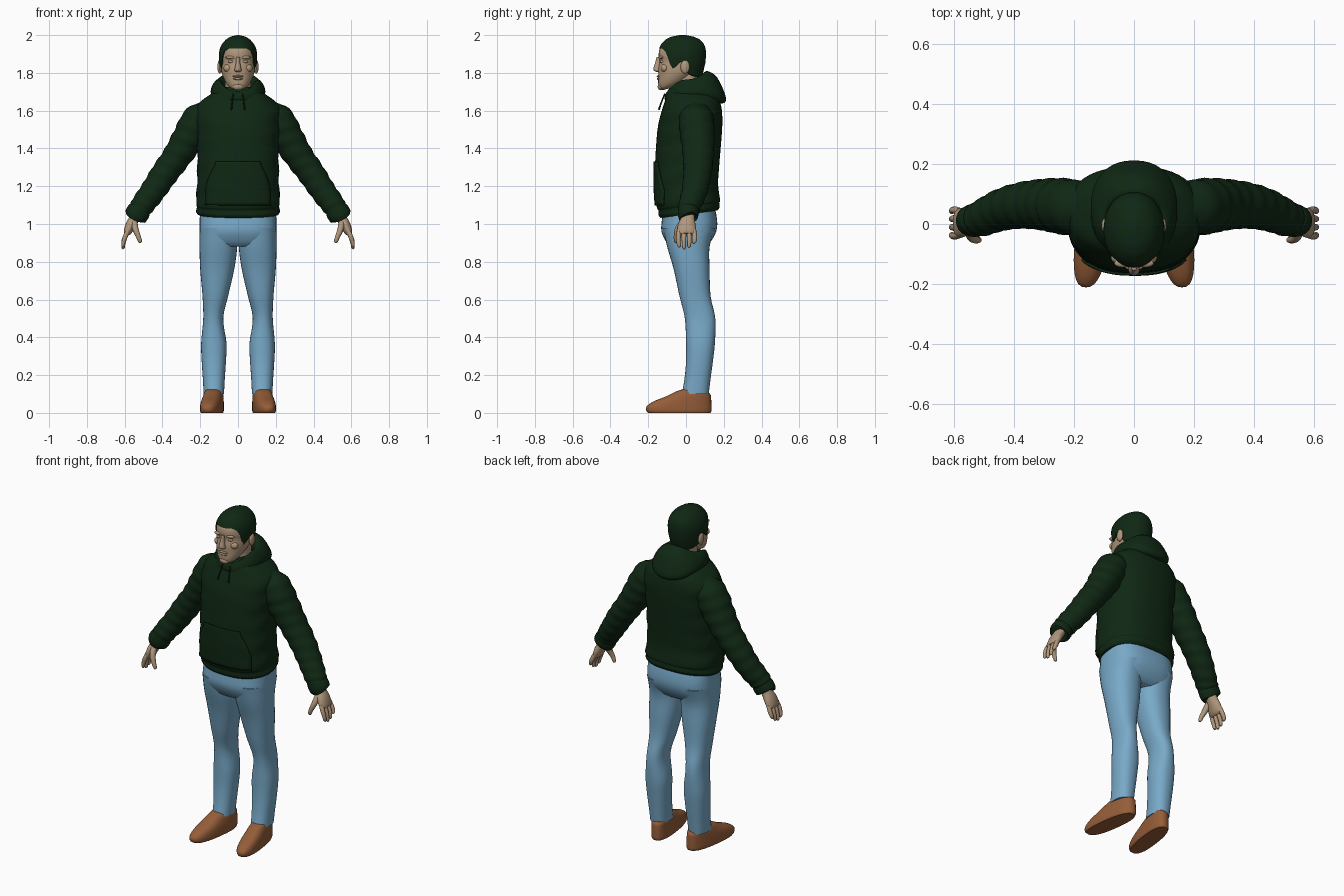
import bpy, bmesh, math
from mathutils import Vector

if bpy.data.objects.get("Cube"):
    bpy.data.objects.remove(bpy.data.objects["Cube"])


def material(name, rgb):
    m = bpy.data.materials.new(name)
    m.use_nodes = True
    m.diffuse_color = (*rgb, 1)
    m.node_tree.nodes["Principled BSDF"].inputs["Base Color"].default_value = (*rgb, 1)
    return m


GREEN = material("dark green", (0.005, 0.021, 0.007))
SKIN = material("skin", (0.44, 0.31, 0.2))
DENIM = material("light denim", (0.19, 0.4, 0.58))
LEATHER = material("brown leather", (0.3, 0.11, 0.04))
parts = []


def finish(name, bm, mat, mirror=False):
    bmesh.ops.recalc_face_normals(bm, faces=bm.faces)
    me = bpy.data.meshes.new(name)
    bm.to_mesh(me)
    bm.free()
    me.materials.append(mat)
    ob = bpy.data.objects.new(name, me)
    bpy.context.collection.objects.link(ob)
    if mirror:
        ob.modifiers.new("Mirror", "MIRROR").use_mirror_merge = False
    parts.append(ob)
    return ob


def skin(name, rings, mat, mirror=False):
    """Join closed rings of points into a capped surface."""
    bm = bmesh.new()
    vs = [[bm.verts.new(p) for p in ring] for ring in rings]
    n = len(vs[0])
    for a, b in zip(vs, vs[1:]):
        for i in range(n):
            j = (i + 1) % n
            bm.faces.new((a[i], a[j], b[j], b[i]))
    bm.faces.new(vs[0])
    bm.faces.new(vs[-1])
    return finish(name, bm, mat, mirror)


def spline(rows, steps):
    """Catmull-Rom resampling of tuples."""
    out = []
    for i in range(len(rows) - 1):
        p0, p1, p2 = rows[max(i - 1, 0)], rows[i], rows[i + 1]
        p3 = rows[min(i + 2, len(rows) - 1)]
        for k in range(steps):
            t = k / steps
            out.append(tuple(b + 0.5 * t * (c - a + t * (2 * a - 5 * b + 4 * c - d + t * (3 * (b - c) + d - a)))
                             for a, b, c, d in zip(p0, p1, p2, p3)))
    return out + [rows[-1]]


def lerp(table, x):
    """Linear lookup of the values after the first column."""
    for a, b in zip(table, table[1:]):
        if x <= b[0]:
            t = max(0, (x - a[0]) / (b[0] - a[0]))
            return [p + (q - p) * t for p, q in zip(a[1:], b[1:])]
    return list(table[-1][1:])


def circle(n, power=2.0):
    """Unit superellipse points (side, back), starting at the front."""
    for i in range(n):
        a = math.tau * i / n
        s, c = math.sin(a), -math.cos(a)
        yield (math.copysign(abs(s) ** (2 / power), s),
               math.copysign(abs(c) ** (2 / power), c), a)


def stack(name, rows, mat, n=32, power=2.0, steps=3, mirror=False, fold=0, shear=0):
    """Level rings: x, front y, back y, z, half width, tilt."""
    rings = []
    for x, yf, yb, z, rx, tilt in spline(rows, steps):
        ring = []
        for s, c, a in circle(n, power):
            f = 1 + fold * math.sin(z * 55 + 2.5 * math.sin(a * 2)) * abs(math.sin(a))
            y = (yf + yb) / 2 + c * (yb - yf) / 2 * f
            ring.append((x + s * rx * f - shear * y, y, z + tilt * y))
        rings.append(ring)
    return skin(name, rings, mat, mirror)


def limb(name, rows, mat, n=20, steps=4, fold=0):
    """Rings square to a path: x, y, z, thickness, breadth along y."""
    rows = spline(rows, steps)
    rings = []
    for i, (x, y, z, ru, rv) in enumerate(rows):
        t = Vector(rows[min(i + 1, len(rows) - 1)][:3]) - Vector(rows[max(i - 1, 0)][:3])
        t.normalize()
        v = (Vector((0, 1, 0)) - t * t.y).normalized()
        u = v.cross(t)
        ring = []
        for s, c, a in circle(n):
            f = 1 + fold * math.sin(i * 1.35 + 1.8 * math.sin(a + 0.5))
            ring.append(Vector((x, y, z)) + u * s * ru * f + v * c * rv * f)
        rings.append(ring)
    return skin(name, rings, mat, True)


def ball(name, loc, size, mat, mirror=False):
    bm = bmesh.new()
    bmesh.ops.create_uvsphere(bm, u_segments=16, v_segments=10, radius=1)
    bmesh.ops.scale(bm, vec=size, verts=bm.verts)
    bmesh.ops.translate(bm, vec=loc, verts=bm.verts)
    return finish(name, bm, mat, mirror)


# Shoes and jeans
stack("shoes", [(.133, -.2, .13, 0, .052, 0), (.133, -.21, .135, .012, .056, 0),
                (.133, -.208, .135, .035, .056, 0), (.133, -.17, .134, .062, .054, 0),
                (.133, -.1, .132, .09, .05, 0), (.133, -.045, .128, .112, .046, -.1),
                (.133, -.02, .12, .122, .044, -.1)],
      LEATHER, power=2.5, mirror=True, shear=.13)
stack("jeans_legs", [(.128, -.022, .12, .1, .054, 0), (.128, -.008, .13, .18, .058, 0),
                     (.128, 0, .142, .27, .064, 0), (.128, 0, .153, .37, .067, 0),
                     (.131, -.006, .155, .5, .053, 0), (.12, -.035, .13, .62, .068, 0),
                     (.11, -.065, .125, .76, .09, 0), (.104, -.1, .125, .88, .1, 0),
                     (.104, -.122, .155, .98, .1, 0)], DENIM, power=2.3, mirror=True, steps=4)
stack("jeans_hips", [(0, -.08, .1, .88, .17, 0), (0, -.105, .13, .905, .195, 0),
                     (0, -.13, .16, .96, .204, 0), (0, -.128, .165, 1.02, .203, 0),
                     (0, -.12, .15, 1.1, .2, 0)], DENIM, power=2.8)

# Hoodie body with ribbed hem, then sleeves and cuffs
body = stack("hoodie_body", [
    (0, -.135, .165, 1.05, .212, .13), (0, -.145, .178, 1.065, .22, .13),
    (0, -.146, .176, 1.09, .217, .13), (0, -.156, .18, 1.11, .223, .1),
    (0, -.163, .17, 1.2, .217, .05), (0, -.164, .175, 1.3, .216, 0),
    (0, -.158, .185, 1.42, .215, 0), (0, -.148, .192, 1.52, .222, 0),
    (0, -.128, .19, 1.6, .222, 0), (0, -.112, .178, 1.65, .195, 0),
    (0, -.1, .15, 1.695, .135, 0), (0, -.085, .1, 1.725, .085, 0)],
    GREEN, n=48, power=2.4, steps=5, fold=.012)
limb("sleeves", [(.13, .045, 1.6, .06, .075), (.205, .055, 1.548, .09, .092),
                 (.262, .062, 1.455, .086, .09), (.325, .065, 1.355, .076, .082),
                 (.39, .06, 1.265, .072, .075), (.45, .045, 1.175, .067, .068),
                 (.505, .02, 1.1, .062, .06), (.528, .012, 1.065, .056, .052)],
     GREEN, n=24, steps=7, fold=.035)
limb("cuffs", [(.518, .015, 1.08, .054, .05), (.524, .014, 1.07, .062, .056),
               (.543, .01, 1.04, .061, .053), (.546, .01, 1.035, .05, .045)], GREEN)

# Hood lying on the shoulders: half width, front y, back y, front z, side z, back z
rings = []
for rx, yf, yb, zf, zs, zb in spline([
        (.075, -.075, .08, 1.66, 1.68, 1.7), (.085, -.088, .085, 1.69, 1.74, 1.77),
        (.103, -.1, .108, 1.7, 1.765, 1.81), (.126, -.108, .165, 1.69, 1.75, 1.775),
        (.143, -.113, .21, 1.67, 1.715, 1.675), (.14, -.11, .2, 1.655, 1.68, 1.64),
        (.11, -.09, .15, 1.64, 1.66, 1.64)], 4):
    ring = []
    for s, c, a in circle(40, 2.3):
        z = zs + (zb - zs) * c * c if c > 0 else zs + (zf - zs) * c * c
        ring.append((s * rx, (yf + yb) / 2 + c * (yb - yf) / 2, z))
    rings.append(ring)
skin("hood", rings, GREEN)

# Front pocket: plate pressed onto the body
bm = bmesh.new()
outline = [(1.1, .17), (1.16, .17), (1.2, .165), (1.25, .15), (1.3, .125), (1.33, .115)]
cols = 16
grid = [[bm.verts.new((w * (2 * i / cols - 1), -.4, z)) for i in range(cols + 1)]
        for z, w in spline(outline, 3)]
for a, b in zip(grid, grid[1:]):
    for i in range(cols):
        bm.faces.new((a[i], a[i + 1], b[i + 1], b[i]))
pocket = finish("front_pocket", bm, GREEN)
wrap = pocket.modifiers.new("Press", "SHRINKWRAP")
wrap.target, wrap.wrap_method, wrap.wrap_mode = body, "PROJECT", "ABOVE_SURFACE"
wrap.use_project_y = wrap.use_positive_direction = True
wrap.use_project_x = wrap.use_project_z = False
wrap.offset = .005
thick = pocket.modifiers.new("Thickness", "SOLIDIFY")
thick.thickness, thick.offset = .008, 0

limb("drawstrings", [(.025, -.112, 1.69, .004, .004), (.03, -.128, 1.65, .004, .004),
                     (.036, -.144, 1.605, .005, .005)], GREEN, n=8)

# Hands
limb("palms", [(.525, .012, 1.07, .026, .034), (.548, .01, 1.03, .027, .036),
               (.568, .005, .995, .027, .047), (.584, .003, .96, .022, .05),
               (.592, .003, .945, .014, .046)], SKIN)
for i, (name, drop) in enumerate([("index", .01), ("middle", 0), ("ring", .008), ("little", .028)]):
    y = -.036 + i * .026
    limb(name + "_fingers", [(.582, y, .968, .012, .012), (.596, y * 1.1, .935, .013, .0125),
                             (.606, y * 1.1, .9 + drop / 2, .011, .011),
                             (.608, y, .875 + drop, .0095, .0095),
                             (.606, y, .868 + drop, .005, .005)], SKIN, n=10)
limb("thumbs", [(.55, -.018, 1.01, .018, .018), (.542, -.042, .97, .016, .018),
                (.528, -.052, .935, .013, .013), (.518, -.053, .908, .01, .01),
                (.515, -.053, .9, .004, .004)], SKIN, n=12)

# Neck and head
stack("neck", [(0, -.065, .08, 1.62, .07, 0), (0, -.06, .08, 1.7, .068, 0),
               (0, -.06, .085, 1.82, .068, 0)], SKIN)
stack("head", [(0, -.12, -.03, 1.745, .032, .3), (0, -.14, .03, 1.765, .058, .35),
               (0, -.147, .06, 1.785, .075, .28), (0, -.146, .08, 1.805, .086, .15),
               (0, -.147, .088, 1.828, .09, .05), (0, -.14, .09, 1.862, .09, 0),
               (0, -.145, .092, 1.89, .091, 0), (0, -.138, .09, 1.93, .085, 0),
               (0, -.1, .07, 1.965, .065, 0), (0, -.06, .02, 1.985, .03, 0)],
      SKIN, power=2.2)
stack("nose", [(0, -.155, -.13, 1.885, .009, 0), (0, -.163, -.13, 1.855, .011, 0),
               (0, -.172, -.13, 1.825, .017, 0), (0, -.17, -.13, 1.812, .019, 0),
               (0, -.158, -.13, 1.806, .013, 0)], SKIN, n=16)
ball("brows", (.038, -.131, 1.882), (.028, .014, .009), SKIN, True)
ball("eyelids", (.037, -.127, 1.86), (.017, .011, .008), SKIN, True)
ball("cheeks", (.05, -.112, 1.825), (.027, .022, .022), SKIN, True)
ball("upper_lip", (0, -.143, 1.782), (.03, .012, .006), SKIN)
ball("lower_lip", (0, -.142, 1.769), (.026, .012, .007), SKIN)
ball("chin", (0, -.133, 1.727), (.03, .017, .019), SKIN)
ball("ears", (.097, -.005, 1.832), (.012, .024, .036), SKIN, True)

# Hair: shell from a shaped hairline up to the crown
shape = [(1.75, -.14, .075, .08), (1.8, -.14, .09, .092), (1.85, -.144, .102, .1),
         (1.9, -.147, .107, .102), (1.93, -.143, .104, .096), (1.955, -.13, .094, .083),
         (1.978, -.106, .073, .063), (1.992, -.077, .04, .039), (2, -.035, .0, .006)]
hairline = [(0, 1.928), (.55, 1.93), (.85, 1.91), (1.05, 1.845), (1.2, 1.82), (1.38, 1.845),
            (1.6, 1.865), (1.85, 1.8), (2.3, 1.78), (3.15, 1.77)]
rings = []
levels = 18
for k in range(-1, levels + 1):
    ring = []
    for s, c, a in circle(48, 2.1):
        low = lerp(hairline, min(a, math.tau - a))[0]
        t = math.sin(max(k, 0) / levels * math.pi / 2)
        z = low + (2 - low) * t
        yf, yb, rx = lerp(shape, z)
        f = .85 if k < 0 else 1
        ring.append((s * rx * f, (yf + yb) / 2 + c * (yb - yf) / 2 * f, z))
    rings.append(ring)
skin("hair", rings, GREEN)

# Smooth shading with sharp edges kept
bpy.ops.object.select_all(action="DESELECT")
for ob in parts:
    ob.select_set(True)
bpy.context.view_layer.objects.active = body
bpy.ops.object.shade_smooth_by_angle(angle=math.radians(40))
